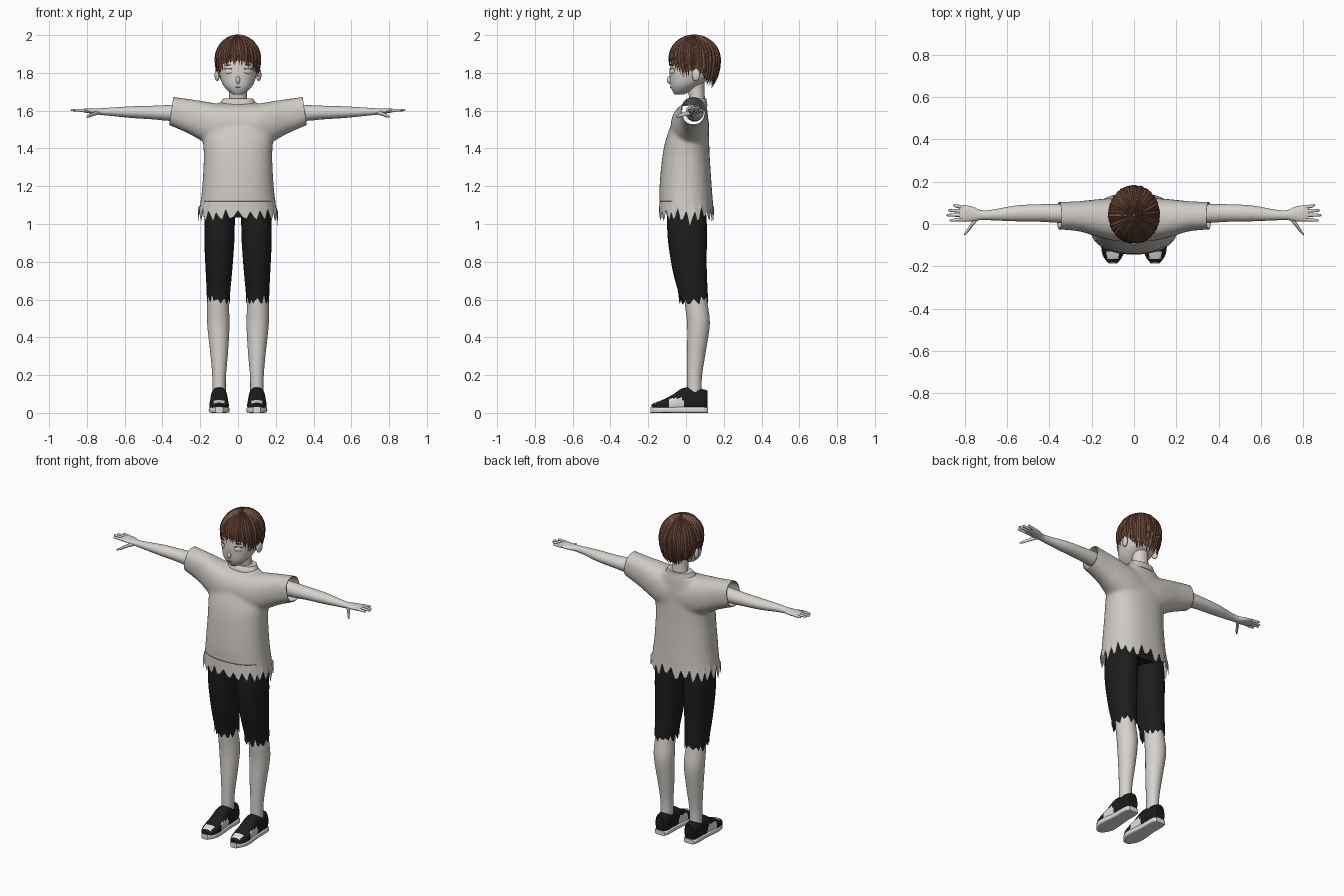
import bpy, bmesh, math, random
from mathutils import Vector, Matrix

random.seed(4)
cube = bpy.data.objects.get("Cube")
if cube:
    bpy.data.objects.remove(cube, do_unlink=True)


def material(name, r, g, b):
    m = bpy.data.materials.new(name)
    m.use_nodes = True
    m.diffuse_color = (r, g, b, 1)
    node = next(n for n in m.node_tree.nodes if n.type == 'BSDF_PRINCIPLED')
    node.inputs["Base Color"].default_value = (r, g, b, 1)
    return m


SKIN = material("pale skin", .68, .65, .62)
CLOTH = material("shirt cloth", .62, .59, .55)
BLACK = material("black cloth", .012, .012, .012)
WHITE = material("white", .75, .73, .7)
HAIR = material("brown hair", .17, .075, .048)
DARK = material("dark brown", .07, .03, .02)
LIPS = material("lips", .33, .24, .22)
PARTS = []


def finish(name, bm, *mats):
    bmesh.ops.recalc_face_normals(bm, faces=bm.faces)
    me = bpy.data.meshes.new(name)
    bm.to_mesh(me)
    bm.free()
    for m in mats:
        me.materials.append(m)
    ob = bpy.data.objects.new(name, me)
    bpy.context.collection.objects.link(ob)
    PARTS.append(ob)
    return ob


def resample(rows, steps):
    """Smooth spline through the section rows."""
    out = []
    for i in range(len(rows) - 1):
        p = [rows[max(0, min(len(rows) - 1, i + k))] for k in (-1, 0, 1, 2)]
        for s in range(steps):
            t = s / steps
            out.append([.5 * (2 * b + (c - a) * t + (2 * a - 5 * b + 4 * c - d) * t * t
                              + (3 * b - a - 3 * c + d) * t ** 3) for a, b, c, d in zip(*p)])
    return out + [list(rows[-1])]


def loft(name, rows, mat, axis='z', side=1, n=32, steps=4, power=2, hem=None, rule=None):
    """Rows are (position, centre u, centre v, radius u, radius v) along an axis."""
    bm = bmesh.new()
    rings = []
    rows = resample(rows, steps)
    for r, (pos, cu, cv, ru, rv) in enumerate(rows):
        ring = []
        for i in range(n):
            a = 2 * math.pi * i / n
            c, s = math.cos(a), math.sin(a)
            u = cu + ru * math.copysign(abs(c) ** (2 / power), c)
            v = cv + rv * math.copysign(abs(s) ** (2 / power), s)
            w = hem[i] if hem and r == len(rows) - 1 else pos
            x, y, z = {'z': (u, v, w), 'x': (w, u, v), 'y': (u, w, v)}[axis]
            ring.append(bm.verts.new((x * side, y, z)))
        rings.append(ring)
    for a, b in zip(rings, rings[1:]):
        for i in range(n):
            j = (i + 1) % n
            bm.faces.new((a[i], a[j], b[j], b[i]))
    if not hem:
        bm.faces.new(rings[0])
        bm.faces.new(rings[-1])
    if rule:
        for f in bm.faces:
            f.material_index = rule(f.calc_center_median())
    return finish(name, bm, mat, *([WHITE] if rule else []))


def blob(name, loc, scale, mat, turn=0, tilt=0):
    bm = bmesh.new()
    bmesh.ops.create_uvsphere(bm, u_segments=20, v_segments=12, radius=1)
    bm.transform(Matrix.Translation(loc) @ Matrix.Rotation(turn, 4, 'Z')
                 @ Matrix.Rotation(tilt, 4, 'Y') @ Matrix.Diagonal((*scale, 1)))
    return finish(name, bm, mat)


# Shirt: torso and sleeves fused, then cut open at the cuffs and waist
TORSO = [(.98, 0, .002, .212, .146), (1.1, 0, .001, .2, .142), (1.2, 0, -.002, .189, .138),
         (1.35, 0, 0, .181, .126), (1.45, 0, .008, .184, .114), (1.55, 0, .026, .17, .092),
         (1.61, 0, .043, .13, .069), (1.645, 0, .057, .1, .05)]
YOKE = [(0, .02, 1.51, .1, .125), (.1, .022, 1.517, .1, .12), (.19, .03, 1.545, .085, .106),
        (.27, .037, 1.573, .07, .09), (.41, .04, 1.612, .062, .07)]
shirt = loft("shirt", TORSO, CLOTH, n=48, power=2.3)
yoke = loft("yoke", [(-r[0], *r[1:]) for r in YOKE[:0:-1]] + YOKE, CLOTH, 'x', n=40, power=2.3)
PARTS.remove(yoke)
for ob in (shirt, yoke):
    ob.select_set(True)
bpy.context.view_layer.objects.active = shirt
bpy.ops.object.join()
fuse = shirt.modifiers.new("fuse", 'REMESH')
fuse.mode, fuse.voxel_size = 'VOXEL', .011
relax = shirt.modifiers.new("relax", 'SMOOTH')
relax.factor, relax.iterations = .5, 6
for m in ("fuse", "relax"):
    bpy.ops.object.modifier_apply(modifier=m)
bm = bmesh.new()
bm.from_mesh(shirt.data)
for co, no in (((.353, 0, 1.6), (1, 0, .15)), ((-.353, 0, 1.6), (-1, 0, .15)), ((0, 0, 1.12), (0, 0, -1))):
    bmesh.ops.bisect_plane(bm, geom=bm.verts[:] + bm.edges[:] + bm.faces[:],
                           plane_co=co, plane_no=no, clear_outer=True)
for f in bm.faces:
    f.material_index = 0
bm.to_mesh(shirt.data)
bm.free()
shirt.data.materials.clear()
shirt.data.materials.append(CLOTH)
shirt.modifiers.new("thickness", 'SOLIDIFY').thickness = .005


def ragged(n, low, high, spread, step=3):
    """Torn edge: notches between hanging points."""
    return [(high if i % step == 0 else low) + random.uniform(-spread, spread) for i in range(n)]


# Torn shirt hem, with a notch at the front and long points at the sides
hem = ragged(72, 1.03, 1.075, .018)
hem[53:56] = [1.035, 1.07, 1.035]
hem[1] = .985
hem[37] = 1.01
loft("shirt_hem", [(1.135, 0, .001, .196, .14), (1.1, 0, .001, .2, .142), (1.02, 0, .002, .212, .146)],
     CLOTH, n=72, steps=1, power=2.3, hem=hem)
loft("collar", [(1.625, 0, .052, .098, .062), (1.645, 0, .052, .092, .058), (1.664, 0, .058, .08, .05)],
     CLOTH, power=2.2)

# Shorts seat
loft("shorts_seat", [(1.16, 0, .003, .16, .1), (1.09, 0, .003, .17, .105), (1.035, 0, .005, .165, .1)],
     BLACK, power=2.5)


def shoe_paint(c):
    y, z, dx = c.y, c.z, abs(abs(c.x) - .1)
    panel = -.095 < y < -.015 and z < .075
    toe = -.168 < y < -.125 and z > .04 and dx < .028
    return int(panel or toe)


for side, tag in ((1, "left_"), (-1, "right_")):
    # Shorts legs, bare legs and shoes
    loft(tag + "shorts_leg", [(1.1, .092, .003, .078, .1), (1, .097, .005, .08, .105),
                              (.9, .099, .008, .079, .102), (.75, .101, .02, .07, .09),
                              (.625, .104, .04, .061, .076)],
         BLACK, side=side, n=36, power=2.3, hem=ragged(36, .588, .612, .014))
    loft(tag + "leg", [(.72, .105, .04, .052, .056), (.58, .106, .054, .057, .06), (.47, .104, .066, .059, .06),
                       (.32, .1, .055, .047, .049), (.19, .1, .045, .036, .039), (.08, .1, .045, .036, .038)],
         SKIN, side=side)
    loft(tag + "shoe", [(.113, .1, .068, .028, .05), (.095, .1, .064, .04, .06), (.03, .1, .068, .043, .066),
                        (-.02, .1, .066, .045, .064), (-.07, .1, .05, .049, .047),
                        (-.12, .1, .038, .051, .033), (-.16, .1, .031, .04, .026), (-.183, .1, .026, .02, .018)],
         BLACK, 'y', side, steps=5, power=2.6, rule=shoe_paint)
    loft(tag + "sole", [(.116, .1, .014, .032, .014), (.09, .1, .016, .044, .016), (0, .1, .016, .046, .016),
                        (-.1, .1, .016, .055, .016), (-.15, .1, .016, .047, .016), (-.187, .1, .016, .02, .016)],
         WHITE, 'y', side, power=5)

    # Arm, palm, fingers and thumb
    loft(tag + "arm", [(.22, .045, 1.588, .046, .046), (.36, .05, 1.588, .044, .042), (.45, .052, 1.59, .041, .036),
                       (.56, .05, 1.592, .037, .031), (.66, .043, 1.594, .026, .023), (.72, .042, 1.595, .023, .018),
                       (.76, .047, 1.597, .034, .015), (.8, .05, 1.6, .039, .012), (.825, .051, 1.601, .036, .008)],
         SKIN, 'x', side, n=24)
    for name, y, tip, fan in (("index", .022, .872, -.005), ("middle", .042, .886, 0),
                              ("ring", .061, .878, .003), ("little", .08, .856, .008)):
        loft(tag + name + "_finger", [(.8, y, 1.6, .009, .009), (.84, y + fan / 2, 1.602, .008, .008),
                                      (tip - .008, y + fan, 1.603, .006, .006), (tip, y + fan, 1.603, .002, .002)],
             SKIN, 'x', side, n=10, steps=2)
    loft(tag + "thumb", [(.735, .035, 1.592, .014, .012), (.762, .003, 1.584, .014, .011),
                         (.785, -.03, 1.574, .011, .009), (.802, -.05, 1.568, .004, .004)],
         SKIN, 'x', side, n=12, steps=3)

    # Ear, eye and brow
    blob(tag + "ear", (side * .11, .052, 1.79), (.013, .022, .034), SKIN, -side * .3)
    blob(tag + "eye", (side * .053, -.074, 1.808), (.023, .005, .013), WHITE, side * .55)
    blob(tag + "eyelash", (side * .053, -.075, 1.822), (.025, .005, .002), DARK, side * .55)
    blob(tag + "eyebrow", (side * .053, -.074, 1.842), (.019, .005, .0025), DARK, side * .55, side * .08)

# Head and neck
loft("neck", [(1.6, 0, .058, .062, .05), (1.65, 0, .06, .05, .042), (1.7, 0, .055, .047, .043),
              (1.77, 0, .05, .05, .048)], SKIN)
loft("head", [(1.685, 0, -.037, .022, .022), (1.7, 0, -.026, .046, .044), (1.73, 0, -.008, .075, .074),
              (1.77, 0, .018, .093, .104), (1.82, 0, .032, .102, .118), (1.87, 0, .042, .105, .121),
              (1.92, 0, .045, .092, .103), (1.965, 0, .045, .05, .055)], SKIN, n=40, power=2.25)
blob("nose", (0, -.087, 1.762), (.011, .015, .02), SKIN)
blob("mouth", (0, -.081, 1.722), (.017, .004, .0025), LIPS)


# Hair: dark under-cap covered by tapered locks from the crown
def hair_end(a):
    f = abs((math.degrees(a) + 90 + 180) % 360 - 180)
    keys = [(0, 1.848), (35, 1.838), (55, 1.795), (75, 1.79), (95, 1.812), (120, 1.755), (181, 1.725)]
    for (f0, z0), (f1, z1) in zip(keys, keys[1:]):
        if f <= f1:
            return z0 + (z1 - z0) * (f - f0) / (f1 - f0)


def end_angle(z):
    h = z - 1.865
    return math.acos(max(-.95, h / (.131 if h > 0 else .2)))


def scalp(a, t, k=1):
    c = math.cos(t)
    return Vector((.12 * k * math.sin(t) * math.cos(a), .044 + .136 * k * math.sin(t) * math.sin(a),
                   1.865 + c * (.131 * k if c > 0 else .2)))


bm = bmesh.new()
N, M = 48, 12
grid = []
for j in range(M + 1):
    angles = [2 * math.pi * i / N for i in range(N)]
    grid.append([bm.verts.new(scalp(a, .02 + (end_angle(hair_end(a) + .018) - .02) * j / M, .955)) for a in angles])
for a, b in zip(grid, grid[1:]):
    for i in range(N):
        bm.faces.new((a[i - 1], a[i], b[i], b[i - 1]))
bm.faces.new(grid[0])
finish("hair_cap", bm, HAIR)

bm = bmesh.new()
COUNT, STEPS = 40, 9
for layer in range(2):
    for i in range(COUNT):
        a0 = 2 * math.pi * (i + .5 * layer + random.uniform(-.25, .25)) / COUNT
        t1 = end_angle(hair_end(a0) + random.uniform(-.016, .014))
        swirl = random.uniform(-.12, .2)
        lift = .98 + .018 * layer + random.uniform(-.008, .008)
        last = None
        for s in range(STEPS + 1):
            u = s / STEPS
            t = .06 + (t1 - .06) * u
            a = a0 + swirl * (u - .6)
            p = scalp(a, t, lift)
            across = Vector((-.12 * math.sin(a), .136 * math.cos(a), 0)).normalized()
            out = (p - Vector((0, .044, 1.865))).normalized()
            fade = 1 - u ** 4 * .97
            w = (.0145 * math.sin(t) + .002) * fade
            th = .007 * fade
            ring = [bm.verts.new(p + d) for d in (across * w, out * th, -across * w, -out * th)]
            if last:
                for k in range(4):
                    bm.faces.new((last[k - 1], last[k], ring[k], ring[k - 1]))
            else:
                bm.faces.new(ring)
            last = ring
        bm.faces.new(last)
finish("hair_locks", bm, HAIR)

# Smooth shading with sharp edges kept
for ob in PARTS:
    ob.select_set(True)
bpy.context.view_layer.objects.active = shirt
bpy.ops.object.shade_smooth_by_angle(angle=math.radians(40))
